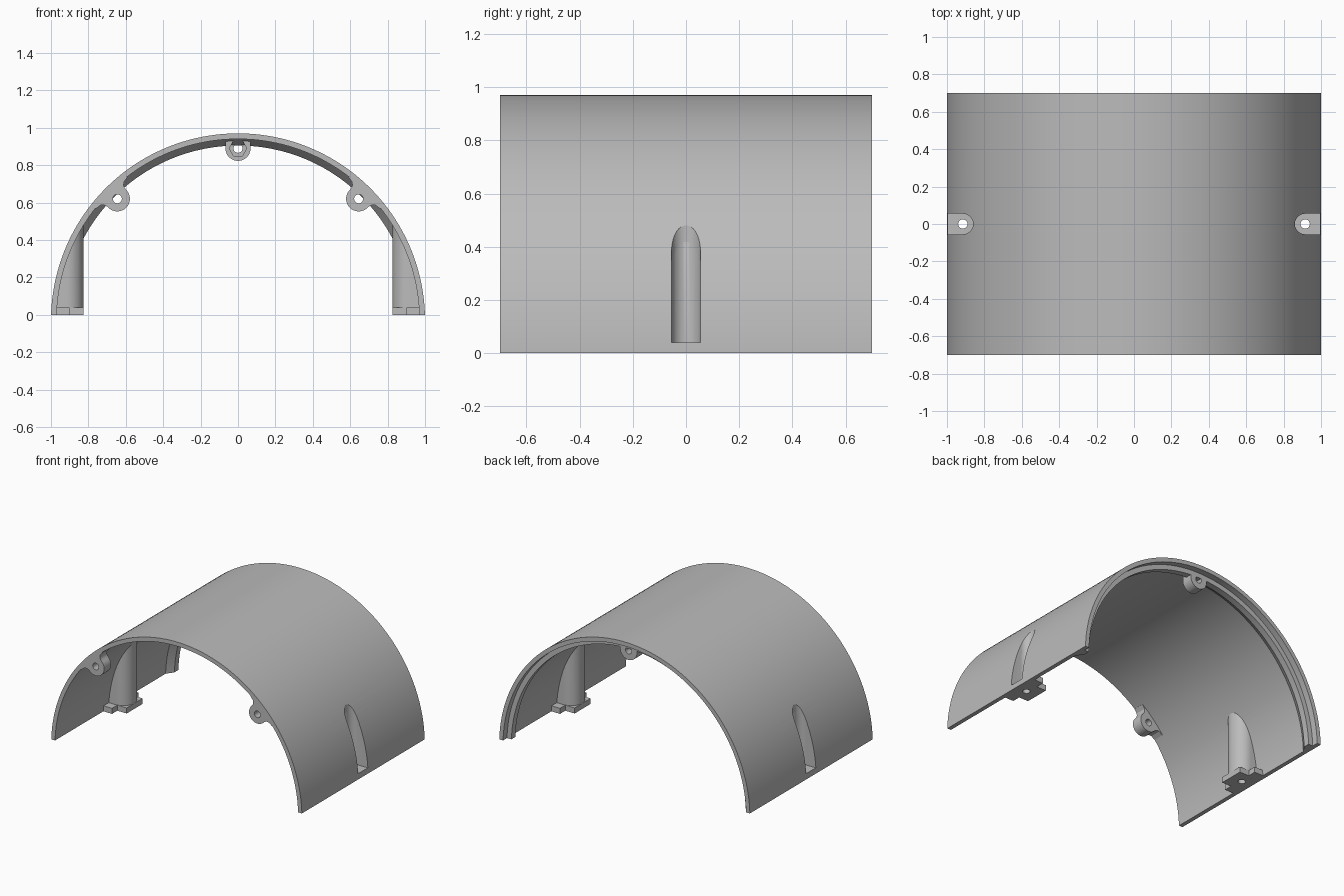
import bpy, bmesh, math
from mathutils import Vector

if "Cube" in bpy.data.objects:
    bpy.data.objects.remove(bpy.data.objects["Cube"], do_unlink=True)

AXIS_Z = -0.03     # height of the arch axis
HALF = 0.7         # half length of the shell
WALL = 0.97        # inner radius

grey = bpy.data.materials.new("plain grey")
grey.use_nodes = True
grey.diffuse_color = (0.5, 0.5, 0.5, 1)
grey.node_tree.nodes["Principled BSDF"].inputs["Base Color"].default_value = (0.5, 0.5, 0.5, 1)


def make_object(name, bm):
    bmesh.ops.recalc_face_normals(bm, faces=bm.faces)
    mesh = bpy.data.meshes.new(name)
    bm.to_mesh(mesh)
    bm.free()
    mesh.materials.append(grey)
    obj = bpy.data.objects.new(name, mesh)
    bpy.context.collection.objects.link(obj)
    return obj


def prism(name, points, depth):
    """Extrude a closed planar outline along a vector."""
    bm = bmesh.new()
    face = bm.faces.new([bm.verts.new(p) for p in points])
    new = bmesh.ops.extrude_face_region(bm, geom=[face])["geom"]
    verts = [g for g in new if isinstance(g, bmesh.types.BMVert)]
    bmesh.ops.translate(bm, verts=verts, vec=Vector(depth))
    return make_object(name, bm)


def arc(radius, start, end, steps):
    angles = [math.radians(start + (end - start) * i / steps) for i in range(steps + 1)]
    return [(radius * math.cos(a), radius * math.sin(a)) for a in angles]


def circle(radius, steps):
    return arc(radius, 0, 360, steps)[:-1]


def boolean(obj, cutter, operation="DIFFERENCE"):
    """Apply a boolean and keep only the result."""
    cutter.hide_render = True
    mod = obj.modifiers.new("cut", "BOOLEAN")
    mod.operation, mod.solver, mod.object = operation, "EXACT", cutter
    graph = bpy.context.evaluated_depsgraph_get()
    mesh = bpy.data.meshes.new_from_object(obj.evaluated_get(graph))
    obj.modifiers.clear()
    obj.data = mesh


def build_shell(steps=96):
    """Sweep the wall section, with its rear lip, around the arch."""
    section = [(1, -HALF), (1, HALF), (WALL, HALF), (WALL, 0.655), (0.935, 0.655),
               (0.935, 0.61), (WALL, 0.56), (WALL, -HALF)]
    bm = bmesh.new()
    rings = []
    for i in range(steps + 1):
        ring = []
        for r, y in section:
            start = math.asin(-AXIS_Z / r)
            a = start + (math.pi - 2 * start) * i / steps
            z = max(0, AXIS_Z + r * math.sin(a))
            ring.append(bm.verts.new((r * math.cos(a), y, z)))
        rings.append(ring)
    n = len(section)
    for a, b in zip(rings, rings[1:]):
        for j in range(n):
            bm.faces.new((a[j], a[(j + 1) % n], b[(j + 1) % n], b[j]))
    bm.faces.new(rings[0])
    bm.faces.new(rings[-1])
    return make_object("arched_shell", bm)


def slot_outline(side, radius, outer, z):
    """Round-nosed outline whose open end points outward."""
    pts = [(outer, radius)] + [(0.915 + x, y) for x, y in arc(radius, 90, 270, 24)]
    pts.append((outer, -radius))
    return [(side * x, y, z) for x, y in pts]


def build_lug(name, x, z, y, thickness, flare):
    """Rounded ear whose neck runs out into the shell wall."""
    out = Vector((x, 0, z - AXIS_Z)).normalized()
    tangent = Vector((out.z, 0, -out.x))
    centre = Vector((x, y, z))

    def place(pts):
        return [centre + tangent * u + out * v for u, v in pts]

    half = flare[::-1]
    outline = arc(0.067, 180, 360, 24) + flare + [(-u, v) for u, v in half]
    lug = prism(name, place(outline), (0, thickness, 0))
    hole = prism("hole_cutter", [p - Vector((0, 0.05, 0)) for p in place(circle(0.024, 24))],
                 (0, thickness + 0.1, 0))
    boolean(lug, hole)
    bpy.data.objects.remove(hole)
    return lug, place


parts = []
shell = build_shell()
parts.append(shell)

# Solid used to trim the posts to the arch
trim = prism("trim_cutter", [(x, -HALF, z + AXIS_Z) for x, z in circle(0.985, 192)],
             (0, 2 * HALF, 0))

# Screw posts, foot plates and the access slots through the wall
for side, label in ((1, "left"), (-1, "right")):
    post = prism(label + "_screw_post", slot_outline(side, 0.09, 1.02, 0.0), (0, 0, 0.6))
    boolean(post, trim, "INTERSECT")

    half_plan = [(0.985, 0.15), (0.9, 0.15), (0.9, 0.09), (0.825, 0.09)]
    plan = half_plan + [(x, -y) for x, y in reversed(half_plan)]
    plate = prism(label + "_foot_plate", [(side * x, y, 0) for x, y in plan], (0, 0, 0.04))

    slot = prism("slot_cutter", slot_outline(side, 0.055, 1.2, 0.04), (0, 0, 0.8))
    hole = prism("screw_cutter", [(side * 0.915 + x, y, -0.1) for x, y in circle(0.025, 24)],
                 (0, 0, 0.3))
    boolean(shell, slot)
    boolean(post, slot)
    boolean(post, hole)
    boolean(plate, hole)
    bpy.data.objects.remove(slot)
    bpy.data.objects.remove(hole)
    parts += [post, plate]
bpy.data.objects.remove(trim)

# Front lugs, flush with the front rim
neck = [(0.069, 0.015), (0.075, 0.028), (0.088, 0.039), (0.12, 0.044), (0.12, 0.054), (0.05, 0.064)]
for side, label in ((1, "left"), (-1, "right")):
    parts.append(build_lug(label + "_front_lug", side * 0.645, 0.62, -HALF, 0.08, neck)[0])

# Rear lug under the crown, with a hexagonal nut pocket
rear, place = build_lug("rear_top_lug", 0, 0.89, 0.575, 0.08, [(0.067, 0.06)])
pocket = prism("nut_cutter", [p - Vector((0, 0.02, 0)) for p in place(circle(0.047, 6))],
               (0, 0.05, 0))
boolean(rear, pocket)
bpy.data.objects.remove(pocket)
parts.append(rear)

# Smooth the curved walls and keep the edges crisp
bpy.ops.object.select_all(action="DESELECT")
for obj in parts:
    obj.select_set(True)
bpy.context.view_layer.objects.active = shell
bpy.ops.object.shade_smooth_by_angle(angle=math.radians(30))
